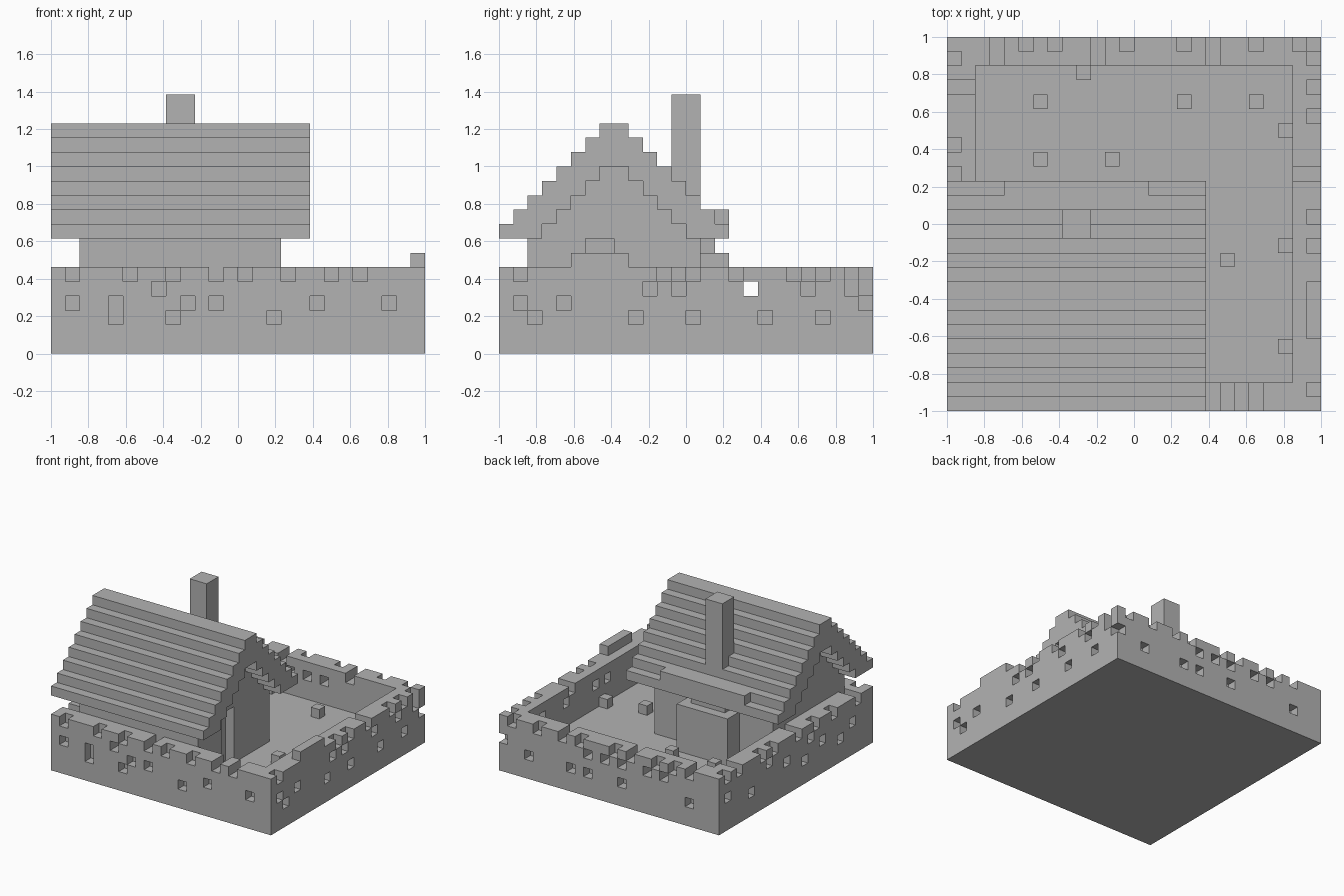
import bpy, bmesh
from mathutils import Vector

cube = bpy.data.objects.get("Cube")
if cube:
    bpy.data.objects.remove(cube, do_unlink=True)

N = 26            # cells along the longest side
U = 2 / N         # cell size

stone = bpy.data.materials.new("grey_stone")
stone.use_nodes = True
GREY = (0.45, 0.45, 0.45, 1)
stone.diffuse_color = GREY
stone.node_tree.nodes["Principled BSDF"].inputs["Base Color"].default_value = GREY


def box(x0, x1, y0, y1, z0, z1):
    return {(x, y, z) for x in range(x0, x1) for y in range(y0, y1) for z in range(z0, z1)}


def build(name, cells):
    """Make one object showing only the outer faces of a set of cells."""
    bm = bmesh.new()
    verts = {}

    def vert(p):
        p = tuple(p)
        if p not in verts:
            verts[p] = bm.verts.new((p[0] * U - 1, p[1] * U - 1, p[2] * U))
        return verts[p]

    for c in sorted(cells):
        for axis in range(3):
            for side in (0, 1):
                n = list(c)
                n[axis] += 2 * side - 1
                if tuple(n) in cells:
                    continue
                a, b = (axis + 1) % 3, (axis + 2) % 3
                ring = []
                for da, db in ((0, 0), (1, 0), (1, 1), (0, 1)):
                    p = list(c)
                    p[axis] += side
                    p[a] += da
                    p[b] += db
                    ring.append(vert(p))
                bm.faces.new(ring if side else ring[::-1])
    # merge the grid into large flat faces
    bmesh.ops.dissolve_limit(bm, angle_limit=0.01, verts=bm.verts, edges=bm.edges)
    mesh = bpy.data.meshes.new(name)
    bm.to_mesh(mesh)
    bm.free()
    mesh.materials.append(stone)
    obj = bpy.data.objects.new(name, mesh)
    bpy.context.collection.objects.link(obj)
    return obj


# Ground slab
build("ground_slab", box(0, N, 0, N, 0, 2))

# Courtyard wall: missing stones per side, listed by height
wall = box(0, N, 0, N, 2, 6) - box(2, N - 2, 2, N - 2, 2, 6)
gaps = {
    "front": {2: (4, 8, 15), 3: (1, 4, 9, 11, 18, 23), 4: (7,),
              5: (1, 5, 8, 11, 13, 16, 19, 21)},
    "right": {2: (2, 9, 13, 18, 22), 3: (1, 4, 25), 4: (10, 12, 17, 21, 24),
              5: (1, 11, 13, 16, 20, 22, 24)},
    "back": {2: (3, 11, 15, 17, 22), 4: (6, 8, 11, 13, 15),
             5: (3, 5, 7, 10, 12, 16, 18, 21, 24)},
    "left": {2: (5, 11, 20), 3: (3, 8, 14, 24), 4: (10, 17),
             5: (2, 6, 9, 12, 16, 18, 22, 24)},
}
for side, rows in gaps.items():
    for z, places in rows.items():
        for n, p in enumerate(places):
            through = z == 4 or (z == 5 and n % 3 == 0) or (side == "front" and z == 5 and p > 18)
            for d in range(2 if through and 2 <= p < 24 else 1):
                wall.discard({"front": (p, d, z), "back": (p, N - 1 - d, z),
                              "left": (d, p, z), "right": (N - 1 - d, p, z)}[side])
# raised course opposite the door
wall |= box(25, 26, 5, 9, 6, 7)
build("courtyard_wall", wall)

# House: walls and gables under the roof, with a recessed doorway
house = set()
for y in range(2, 14):
    house |= box(2, 16, y, y + 1, 2, 8 + min(y - 2, 13 - y))
house -= box(15, 16, 6, 8, 2, 8)
build("house_walls", house)

# Stepped roof, three cells thick, with a lifted eave over the hearth
roof = set()
for y in range(16):
    step = min(y, 15 - y)
    roof |= box(0, 18, y, y + 1, max(8, 6 + step), 9 + step)
roof |= box(4, 14, 15, 16, 9, 10)
build("roof", roof)

# Chimney and stepped hearth behind the house
build("chimney", box(8, 10, 12, 14, 8, 18))
build("hearth", box(6, 12, 14, 16, 2, 7) | box(7, 11, 14, 15, 7, 8))

# Loose stones on the ground
for x, y in ((6, 21), (16, 21), (21, 21), (6, 17), (11, 17), (19, 10),
             (23, 19), (23, 11), (23, 4), (9, 23)):
    build("loose_stone", box(x, x + 1, y, y + 1, 2, 3))
